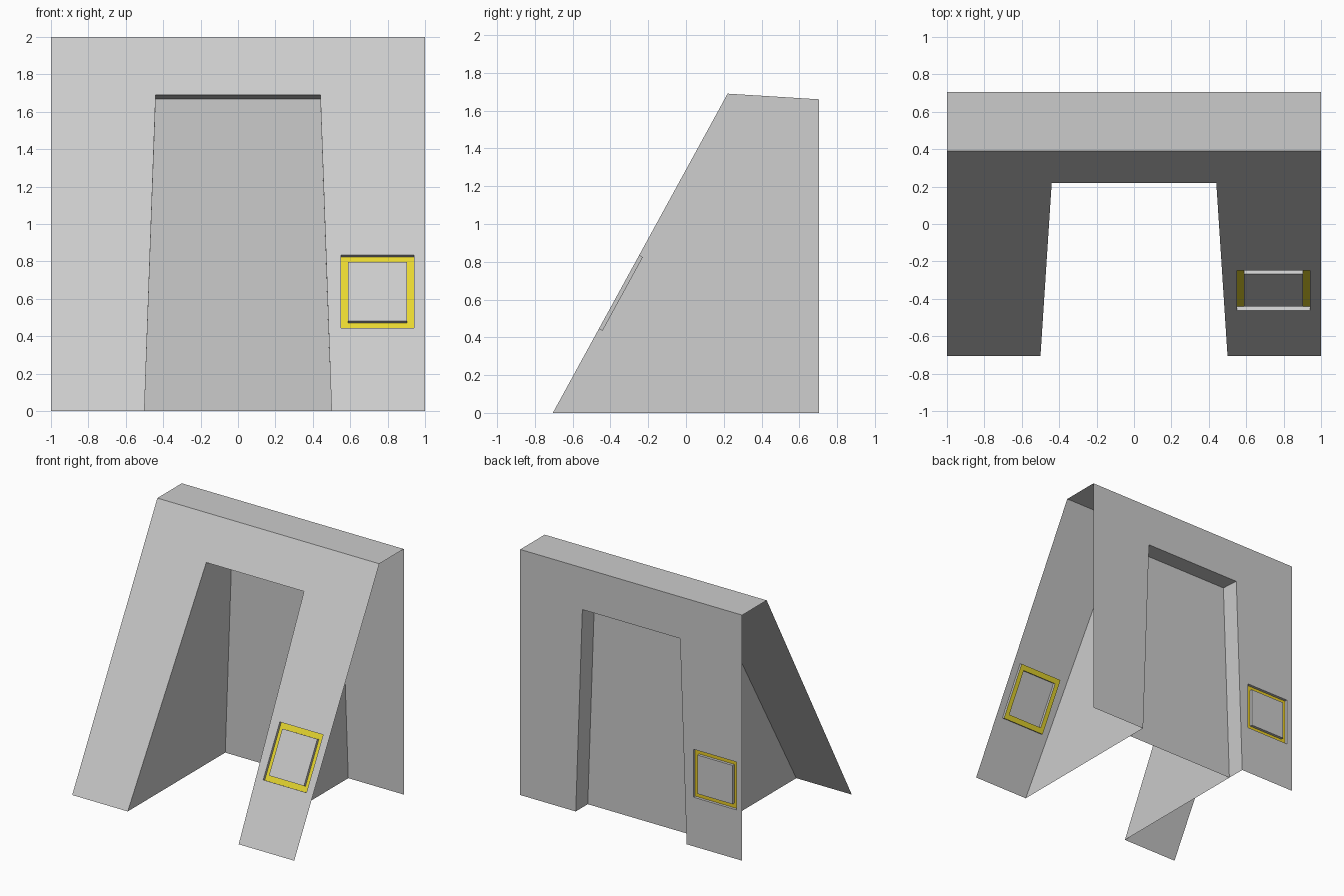
import bpy
from mathutils import Vector

if "Cube" in bpy.data.objects:
    bpy.data.objects.remove(bpy.data.objects["Cube"])

HALF_D, TOP_Y, TOP_Z = 0.705, 0.39, 2.0
SLOPE = (TOP_Y + HALF_D) / TOP_Z
BACK_N = Vector((0, 1, 0))
FRONT_N = Vector((0, -1, SLOPE)).normalized()


def make(name, polys, mat=None):
    """Mesh object from a list of polygons, sharing equal corners."""
    verts, index, faces = [], {}, []
    for poly in polys:
        face = []
        for p in poly:
            key = tuple(round(c, 5) for c in p)
            if key not in index:
                index[key] = len(verts)
                verts.append(key)
            face.append(index[key])
        faces.append(face)
    me = bpy.data.meshes.new(name)
    me.from_pydata(verts, [], faces)
    ob = bpy.data.objects.new(name, me)
    bpy.context.collection.objects.link(ob)
    if mat:
        me.materials.append(mat)
    return ob


def colour(name, rgb):
    m = bpy.data.materials.new(name)
    m.diffuse_color = (*rgb, 1)
    m.use_nodes = True
    m.node_tree.nodes["Principled BSDF"].inputs["Base Color"].default_value = m.diffuse_color
    return m


def front(u, v):
    return Vector((u, -HALF_D + SLOPE * v, v))


def back(u, v):
    return Vector((-u, HALF_D, v))


def rect(u0, u1, v0, v1):
    return [(u0, v0), (u1, v0), (u1, v1), (u0, v1)]


def ring(outer, inner):
    """Four quads joining two quad loops."""
    return [[outer[i], outer[(i + 1) % 4], inner[(i + 1) % 4], inner[i]] for i in range(4)]


def sheet(name, place, normal, door_z, r, rim, depth, mat):
    """Arch-shaped sheet with a coloured square groove in its right leg."""
    leg = [place(*p) for p in [(0.5, 0), (1, 0), (1, door_z), (0.44, door_z)]]
    other = [place(*p) for p in [(-1, 0), (-0.5, 0), (-0.44, door_z), (-1, door_z)]]
    lintel = [place(*p) for p in [(-1, door_z), (-0.44, door_z), (0.44, door_z),
                                  (1, door_z), (1, TOP_Z), (-1, TOP_Z)]]
    u0, u1, v0, v1 = r
    outer = [place(*p) for p in rect(*r)]
    inner = [place(*p) for p in rect(u0 + rim, u1 - rim, v0 + rim, v1 - rim)]
    low_outer = [p - normal * depth for p in outer]
    low_inner = [p - normal * depth for p in inner]
    make(name + "_sheet", [other, lintel] + ring(leg, outer) + ring(outer, low_outer))
    make(name + "_window_pane", [inner] + ring(low_inner, inner))
    make(name + "_window_frame", ring(low_outer, low_inner), mat)


FRONT_Z, BACK_Z = 1.69, 1.66
sheet("front", front, FRONT_N, FRONT_Z, (0.55, 0.94, 0.445, 0.835), 0.037, 0.022,
      colour("yellow", (0.8, 0.68, 0.03)))
sheet("back", back, BACK_N, BACK_Z, (0.56, 0.95, 0.40, 0.79), 0.037, 0.022,
      colour("amber", (0.8, 0.6, 0.02)))

# Flat strip closing the top
make("top_strip", [[(-1, TOP_Y, TOP_Z), (1, TOP_Y, TOP_Z), (1, HALF_D, TOP_Z), (-1, HALF_D, TOP_Z)]])

# Passage walls and ceiling joining the two openings
fl, fr, fL, fR = front(-0.5, 0), front(0.5, 0), front(-0.44, FRONT_Z), front(0.44, FRONT_Z)
bl, br, bL, bR = back(0.5, 0), back(-0.5, 0), back(0.44, BACK_Z), back(-0.44, BACK_Z)
make("passage_lining", [[fl, bl, bL, fL], [br, fr, fR, bR], [fL, bL, bR, fR]])

# Door panel set into the passage near the back
DOOR_Y, DOOR_TOP = 0.55, 1.67
make("door_panel", [[(-0.5, DOOR_Y, 0), (0.5, DOOR_Y, 0), (0.44, DOOR_Y, DOOR_TOP), (-0.44, DOOR_Y, DOOR_TOP)]])
